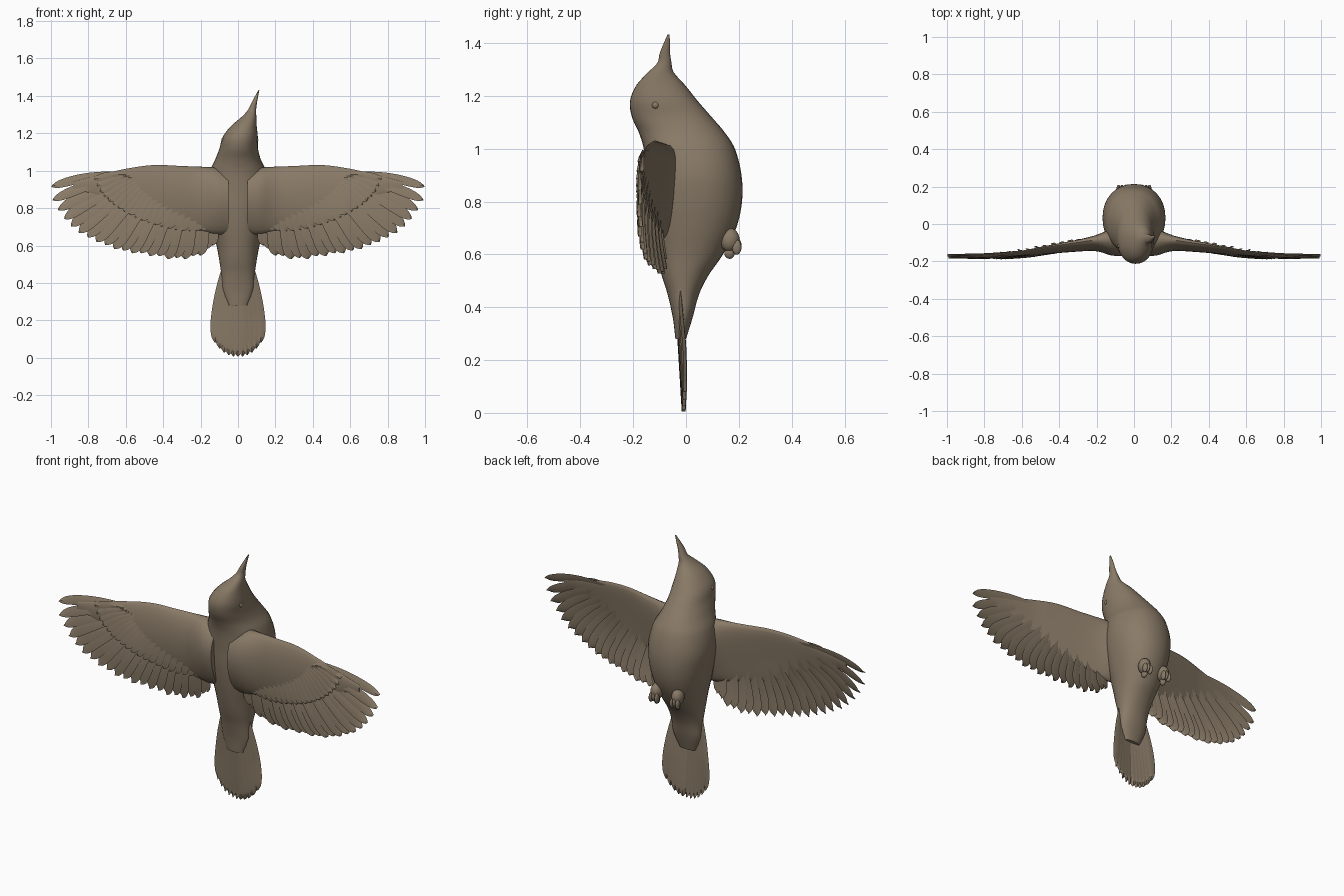
import bpy, bmesh, math
from mathutils import Vector

old = bpy.data.objects.get("Cube")
if old:
    bpy.data.objects.remove(old)

plumage = bpy.data.materials.new("plumage_brown")
plumage.use_nodes = True
plumage.diffuse_color = (0.25, 0.195, 0.135, 1)
plumage.node_tree.nodes["Principled BSDF"].inputs["Base Color"].default_value = (0.25, 0.195, 0.135, 1)


def sample(table, t):
    """Smooth interpolation through rows of (key, values...)."""
    t = min(max(t, table[0][0]), table[-1][0])
    i = max(k for k in range(len(table) - 1) if table[k][0] <= t)
    a, b = table[i], table[i + 1]
    before, after = table[max(i - 1, 0)], table[min(i + 2, len(table) - 1)]
    h = b[0] - a[0]
    u = (t - a[0]) / h
    out = []
    for j in range(1, len(a)):
        m0 = (b[j] - before[j]) / (b[0] - before[0]) * h
        m1 = (after[j] - a[j]) / (after[0] - a[0]) * h
        out.append((2*u**3 - 3*u**2 + 1) * a[j] + (u**3 - 2*u**2 + u) * m0
                   + (3*u**2 - 2*u**3) * b[j] + (u**3 - u**2) * m1)
    return out


def loft(bm, rings):
    """Skin a list of closed rings and cap both ends."""
    loops = [[bm.verts.new(p) for p in ring] for ring in rings]
    n = len(loops[0])
    for a, b in zip(loops, loops[1:]):
        for i in range(n):
            bm.faces.new((a[i], a[(i + 1) % n], b[(i + 1) % n], b[i]))
    bm.faces.new(loops[0])
    bm.faces.new(loops[-1])


def finish(bm, name, mirror=False, angle=50):
    bmesh.ops.recalc_face_normals(bm, faces=bm.faces[:])
    mesh = bpy.data.meshes.new(name)
    bm.to_mesh(mesh)
    bm.free()
    mesh.materials.append(plumage)
    ob = bpy.data.objects.new(name, mesh)
    bpy.context.collection.objects.link(ob)
    bpy.ops.object.select_all(action='DESELECT')
    ob.select_set(True)
    bpy.context.view_layer.objects.active = ob
    bpy.ops.object.shade_smooth_by_angle(angle=math.radians(angle))
    if mirror:
        ob.modifiers.new("Mirror", 'MIRROR').use_mirror_merge = False
    return ob


def blob(bm, centre, size):
    verts = bmesh.ops.create_uvsphere(bm, u_segments=14, v_segments=10, radius=1)["verts"]
    for v in verts:
        v.co = Vector(c + s * k for c, s, k in zip(centre, size, v.co))


# Body, head and beak: height, x centre, half width, back y, belly y
BODY = [
    (0.28, 0, .050, -.040, .000), (0.36, 0, .082, -.050, .025), (0.45, 0, .090, -.070, .050),
    (0.52, 0, .100, -.092, .085), (0.60, 0, .115, -.112, .140), (0.70, 0, .140, -.132, .190),
    (0.80, 0, .160, -.145, .212), (0.90, 0, .168, -.150, .210), (1.00, 0, .150, -.160, .185),
    (1.06, 0, .122, -.178, .148), (1.12, .004, .103, -.205, .097), (1.18, .012, .094, -.212, .045),
    (1.24, .032, .068, -.188, -.003), (1.29, .060, .038, -.143, -.047),
    (1.325, .075, .022, -.108, -.055), (1.36, .086, .015, -.100, -.060),
    (1.40, .100, .008, -.084, -.060), (1.432, .112, .002, -.070, -.063)]
bm = bmesh.new()
rings = []
for k in range(91):
    z = 0.28 + (1.432 - 0.28) * k / 90
    cx, rx, y0, y1 = sample(BODY, z)
    ring = []
    for j in range(32):
        a = math.tau * j / 32
        c, s = math.cos(a), math.sin(a)
        ring.append((cx + rx * math.copysign(abs(c) ** .93, c),
                     (y0 + y1) / 2 + (y1 - y0) / 2 * math.copysign(abs(s) ** .93, s), z))
    rings.append(ring)
loft(bm, rings)
finish(bm, "body")

# Eyes, set almost flush on the sides of the head
bm = bmesh.new()
for side in (-1, 1):
    blob(bm, (.01 + side * .085, -.115, 1.165), (.014, .015, .015))
finish(bm, "eyes")

# Tucked feet with short curled toes
bm = bmesh.new()
blob(bm, (.065, .165, .655), (.032, .038, .045))
for toe in (-1, 0, 1):
    blob(bm, (.065 + toe * .018, .192, .635 - .008 * abs(toe)), (.010, .018, .028))
blob(bm, (.065, .165, .605), (.014, .020, .022))
finish(bm, "feet", mirror=True)

# Wing surface: sweeps backward toward the tip, bowed along the chord
SWEEP = [(0, -.07), (.2, -.085), (.3, -.10), (.4, -.115), (.5, -.13),
         (.6, -.145), (.8, -.158), (1, -.155)]


def wing_y(x, z):
    bow = max(-1, 1 - ((z - .8) / .22) ** 2)
    return sample(SWEEP, x)[0] - .022 * bow


# Fleshy arm and coverts: x, leading z, trailing z, half thickness
ARM = [(.05, .99, .66, .085), (.12, 1.015, .66, .080), (.17, 1.02, .67, .058), (.22, 1.022, .68, .042),
       (.3, 1.025, .70, .032), (.45, 1.03, .73, .021), (.6, 1.01, .80, .014),
       (.75, .975, .87, .009), (.88, .94, .90, .004)]
bm = bmesh.new()
rings = []
for k in range(37):
    x = .05 + .83 * k / 36
    lead, trail, thick = sample(ARM, x)
    ring = []
    for j in range(24):
        a = math.tau * j / 24
        z = (lead + trail) / 2 + (lead - trail) / 2 * math.cos(a)
        ring.append((x, wing_y(x, z) + thick * math.sin(a) * (.85 + .3 * math.cos(a)), z))
    rings.append(ring)
loft(bm, rings)
finish(bm, "wing_arm", mirror=True)

VANE = [(0, .55), (.25, .8), (.5, .95), (.75, 1), (.88, .85), (.96, .5), (1, .06)]


def feather(bm, base, tip, width, depth, bend=0, lift=0, tilt=.005, thick=.005):
    """Ridged blade from base to tip (x, z), laid on the surface depth(x, z)."""
    base, tip = Vector(base), Vector(tip)
    along = tip - base
    across = Vector((-along.y, along.x)).normalized()
    rings = []
    for k in range(15):
        t = 1 - (1 - k / 14) ** 1.5
        w = width * sample(VANE, t)[0]
        mid = base + along * t + across * bend * math.sin(math.pi * t)
        left, right = mid - across * w, mid + across * w
        y = depth(mid.x, mid.y) + lift
        rings.append([(left.x, y - tilt, left.y), (mid.x, y - thick, mid.y),
                      (right.x, y + tilt, right.y), (mid.x, y + thick, mid.y)])
    loft(bm, rings)


# Flight feathers: position along wing, base x and z, tip x and z, half width
FAN = [(0, .13, .80, .135, .60, .030), (.1, .18, .81, .205, .545, .038),
       (.25, .27, .82, .34, .525, .040), (.4, .36, .84, .49, .548, .040),
       (.55, .44, .88, .64, .575, .040), (.7, .50, .92, .79, .635, .038),
       (.8, .53, .94, .885, .695, .035), (.88, .56, .955, .945, .765, .031),
       (.95, .58, .97, .99, .84, .027), (1, .60, .98, .998, .915, .024)]
flight, coverts = bmesh.new(), bmesh.new()
COUNT = 22
for i in range(COUNT):
    s = i / (COUNT - 1)
    bx, bz, tx, tz, w = sample(FAN, s)
    dip = .012 * (i % 2) * (1 - s)
    feather(flight, (bx, bz), (tx, tz + dip), w, wing_y, bend=.018 * s,
            lift=.004 * (i % 2), tilt=.007)
    # Shorter overlapping coverts on the upper side of the wing
    reach = .5 - .08 * s
    feather(coverts, (bx, bz + .05 * (1 - s)), (bx + (tx - bx) * reach, bz + (tz - bz) * reach),
            w * .8, wing_y, bend=.01 * s, lift=-.010, tilt=.004)
finish(flight, "flight_feathers", mirror=True, angle=30)
finish(coverts, "covert_feathers", mirror=True, angle=30)


# Tail fan, arched across its width
def tail_y(x, z):
    return -.006 - .06 * max(z, 0) + .018 * (x / .13) ** 2 * min(1, z * 4)


bm = bmesh.new()
TAIL = 11
for i in range(TAIL):
    u = 2 * i / (TAIL - 1) - 1
    feather(bm, (.062 * u, .50), (.122 * u, .006 + .075 * abs(u) ** 2.5), .033, tail_y,
            bend=.010 * u, lift=.006 * abs(u) - .003, tilt=.005 if u > 0 else -.005, thick=.007)
finish(bm, "tail_feathers", angle=30)
